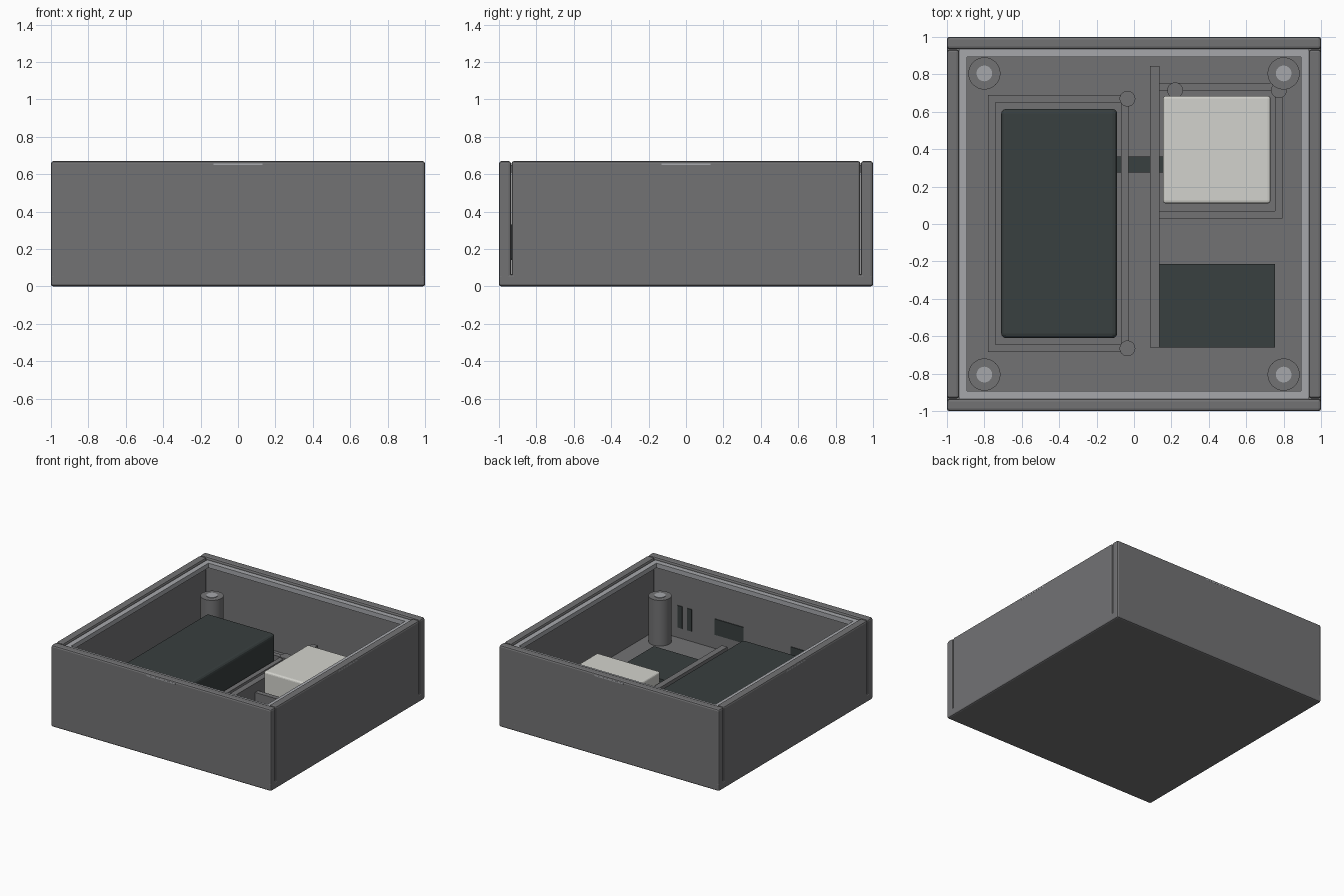
import bpy, bmesh
from mathutils import Matrix

if "Cube" in bpy.data.objects:
    bpy.data.objects.remove(bpy.data.objects["Cube"])


def material(name, rgb):
    m = bpy.data.materials.new(name)
    m.diffuse_color = (*rgb, 1)
    m.use_nodes = True
    m.node_tree.nodes["Principled BSDF"].inputs["Base Color"].default_value = m.diffuse_color
    return m


GREY = material("case grey", (0.17, 0.17, 0.175))
LIGHT = material("light grey", (0.38, 0.39, 0.41))
DARK = material("dark slate", (0.040, 0.050, 0.050))
WHITE = material("off white", (0.65, 0.65, 0.61))


def finish(name, bm, mat, bevel=0, segments=2):
    mesh = bpy.data.meshes.new(name)
    bm.to_mesh(mesh)
    bm.free()
    mesh.materials.append(mat)
    ob = bpy.data.objects.new(name, mesh)
    bpy.context.collection.objects.link(ob)
    if bevel:
        mod = ob.modifiers.new("bevel", 'BEVEL')
        mod.width, mod.segments = bevel, segments
    return ob


def add_box(bm, x0, x1, y0, y1, z0, z1):
    mat = Matrix.Translation(((x0 + x1) / 2, (y0 + y1) / 2, (z0 + z1) / 2))
    mat = mat @ Matrix.Diagonal((x1 - x0, y1 - y0, z1 - z0, 1))
    bmesh.ops.create_cube(bm, size=1, matrix=mat)


def box(name, x, y, z, mat, bevel=0, segments=2):
    bm = bmesh.new()
    add_box(bm, *x, *y, *z)
    return finish(name, bm, mat, bevel, segments)


def cylinder(name, x, y, r, z0, z1, mat):
    bm = bmesh.new()
    bmesh.ops.create_cone(bm, cap_ends=True, segments=32, radius1=r, radius2=r,
                          depth=z1 - z0,
                          matrix=Matrix.Translation((x, y, (z0 + z1) / 2)))
    for f in bm.faces:
        f.smooth = len(f.verts) == 4
    for e in bm.edges:
        e.smooth = all(f.smooth for f in e.link_faces)
    return finish(name, bm, mat)


def frame(name, x, y, z, t, mat):
    """Rectangular ring given by outer limits and wall thickness."""
    bm = bmesh.new()
    outer = [(x[0], y[0]), (x[1], y[0]), (x[1], y[1]), (x[0], y[1])]
    inner = [(x[0]+t, y[0]+t), (x[1]-t, y[0]+t), (x[1]-t, y[1]-t), (x[0]+t, y[1]-t)]
    rings = [[bm.verts.new((*p, h)) for p in loop]
             for loop, h in ((outer, z[0]), (outer, z[1]), (inner, z[1]), (inner, z[0]))]
    for k in range(4):
        a, b = rings[k], rings[(k + 1) % 4]
        for i in range(4):
            j = (i + 1) % 4
            bm.faces.new((a[i], a[j], b[j], b[i]))
    return finish(name, bm, mat)


H, FLOOR, IN = 0.67, 0.065, 0.935

# Case: floor plate and four walls with seams at the corners
box("floor_plate", (-1, 1), (-1, 1), (0, FLOOR), GREY, 0.012)
for s, label in ((-1, "front"), (1, "back")):
    box(label + "_wall", (-1, 1), sorted((s * IN, s)), (0.01, H), GREY, 0.014)
for s, label in ((-1, "left"), (1, "right")):
    box(label + "_wall", sorted((s * IN, s)), (-0.933, 0.933), (0.01, H), GREY, 0.014)

# Gasket lip inside the rim
frame("gasket_lip", (-IN, IN), (-IN, IN), (0.61, 0.648), 0.042, LIGHT)

# Thin finger-grip strips on the outside of each wall
for s in (-1, 1):
    box("grip_strip", (-0.13, 0.13), sorted((s * 0.99, s * 1.001)), (0.648, 0.656), LIGHT)
    box("grip_strip", sorted((s * 0.99, s * 1.001)), (-0.13, 0.13), (0.648, 0.656), LIGHT)

# Corner screw posts with metal inserts
for sx in (-1, 1):
    for sy in (-1, 1):
        cylinder("screw_post", sx * 0.8, sy * 0.805, 0.086, 0.05, 0.44, GREY)
        cylinder("screw_insert", sx * 0.8, sy * 0.805, 0.042, 0.40, 0.444, LIGHT)

# Battery tray, battery and corner pegs
frame("battery_tray", (-0.78, -0.03), (-0.685, 0.69), (0.05, 0.19), 0.04, GREY)
box("battery", (-0.71, -0.09), (-0.61, 0.615), (FLOOR, 0.395), DARK, 0.025, 3)
for y in (-0.665, 0.67):
    cylinder("tray_peg", -0.035, y, 0.042, 0.05, 0.20, GREY)

# Module tray, module and corner pegs
frame("module_tray", (0.095, 0.795), (0.03, 0.755), (0.05, 0.19), 0.04, GREY)
box("module", (0.155, 0.73), (0.11, 0.685), (FLOOR, 0.34), WHITE, 0.015, 3)
for x in (0.22, 0.775):
    cylinder("tray_peg", x, 0.715, 0.042, 0.05, 0.20, GREY)

# Divider, circuit board and cable strap
box("divider", (0.085, 0.135), (-0.66, 0.845), (0.05, 0.265), GREY)
box("circuit_board", (0.135, 0.755), (-0.66, -0.215), (FLOOR, 0.092), DARK)
box("cable_strap", (-0.10, 0.16), (0.275, 0.36), (FLOOR, 0.10), DARK)

# Dark port and vent panels on the inside of the front wall
for x0, x1, z0, z1 in ((0.685, 0.73, 0.15, 0.33), (0.60, 0.64, 0.15, 0.33),
                       (0.13, 0.39, 0.18, 0.31), (-0.50, -0.30, 0.14, 0.265)):
    box("port_panel", (x0, x1), (-0.937, -0.929), (z0, z1), DARK)
